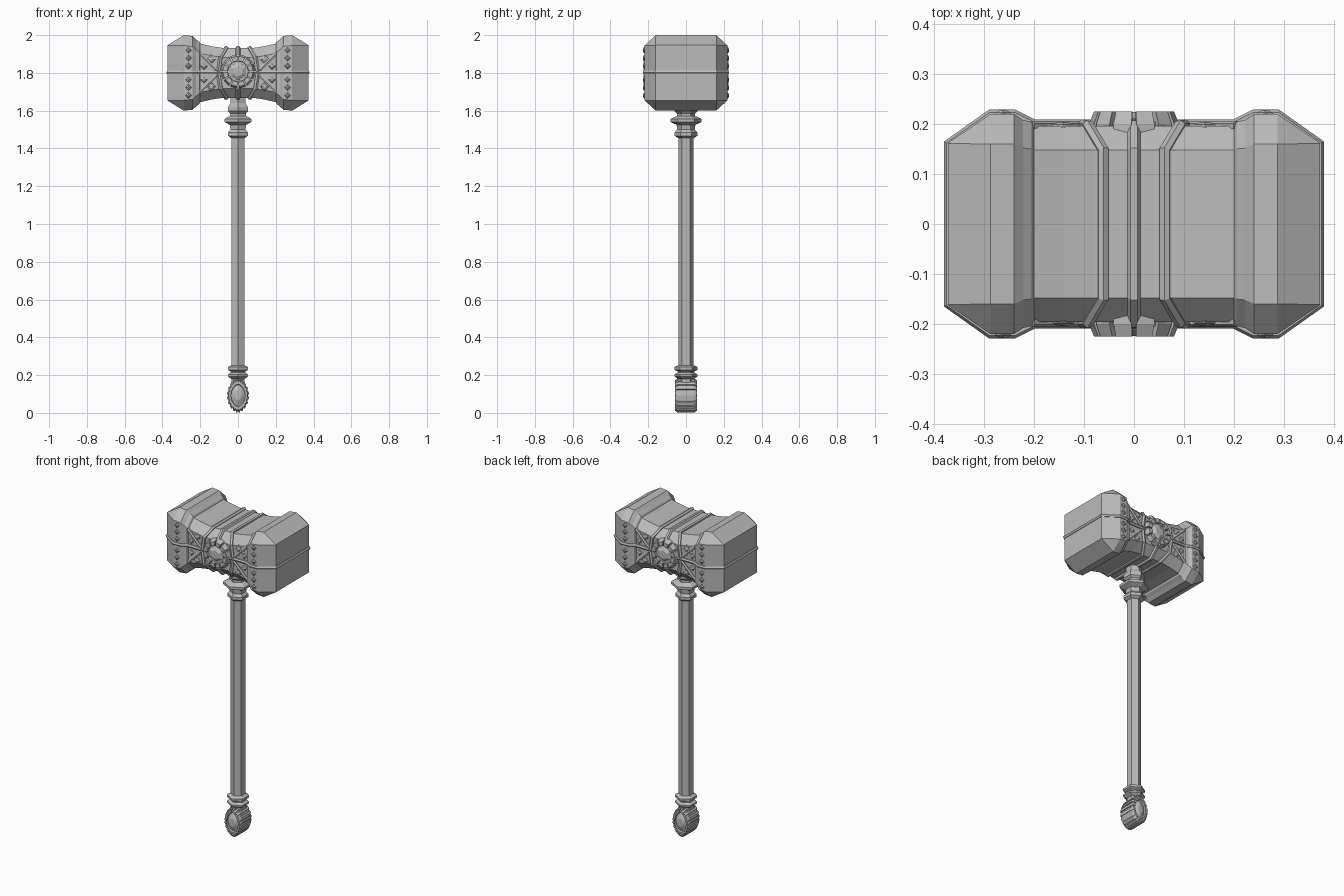
import bpy, bmesh
from math import sin, cos, pi, radians
from mathutils import Matrix, Vector

cube = bpy.data.objects.get("Cube")
if cube:
    bpy.data.objects.remove(cube, do_unlink=True)

steel = bpy.data.materials.new("grey_steel")
GREY = (0.5, 0.5, 0.5, 1)
steel.use_nodes = True
steel.diffuse_color = GREY
steel.node_tree.nodes["Principled BSDF"].inputs["Base Color"].default_value = GREY
HEAD_Z = 1.8


def finish(name, bm):
    bmesh.ops.recalc_face_normals(bm, faces=bm.faces)
    mesh = bpy.data.meshes.new(name)
    bm.to_mesh(mesh)
    bm.free()
    mesh.materials.append(steel)
    obj = bpy.data.objects.new(name, mesh)
    bpy.context.collection.objects.link(obj)
    return obj


def loft(bm, rings):
    """Skin a list of equal-length point rings and cap both ends."""
    rows = [[bm.verts.new(p) for p in ring] for ring in rings]
    n = len(rows[0])
    for a, b in zip(rows, rows[1:]):
        for i in range(n):
            bm.faces.new((a[i], a[(i + 1) % n], b[(i + 1) % n], b[i]))
    bm.faces.new(rows[0])
    bm.faces.new(rows[-1])


def lathe(bm, profile, sides, matrix=Matrix(), phase=0.0):
    """Turn (radius, height) pairs into a faceted solid."""
    loft(bm, [[matrix @ Vector((r * cos(phase + 2 * pi * i / sides),
                                r * sin(phase + 2 * pi * i / sides), h))
               for i in range(sides)] for r, h in profile])


def octagon(x, y, z, cut_y, cut_z):
    """Chamfered rectangle across the head at station x."""
    quarter = [(y, z - cut_z), (y - cut_y, z)]
    ring = quarter + [(-a, b) for a, b in reversed(quarter)]
    ring += [(-a, -b) for a, b in ring]
    return [(x, a, HEAD_Z + b) for a, b in ring]


def band(name, points, thickness, closed=True):
    """Faceted strip swept along a path."""
    curve = bpy.data.curves.new(name + "_path", 'CURVE')
    curve.dimensions = '3D'
    curve.bevel_depth = thickness
    curve.bevel_resolution = 1
    curve.use_fill_caps = True
    spline = curve.splines.new('POLY')
    spline.points.add(len(points) - 1)
    for p, co in zip(spline.points, points):
        p.co = (*co, 1)
    spline.use_cyclic_u = closed
    helper = bpy.data.objects.new(name + "_path", curve)
    bpy.context.collection.objects.link(helper)
    bm = bmesh.new()
    graph = bpy.context.evaluated_depsgraph_get()
    bm.from_mesh(helper.evaluated_get(graph).to_mesh())
    bpy.data.objects.remove(helper, do_unlink=True)
    for f in bm.faces:
        f.smooth = False
    return finish(name, bm)


# Head: flared hammer faces and concave waist
half = [(0.372, 0.162, 0.147, 0.001, 0.001), (0.287, 0.22, 0.2, 0.06, 0.055),
        (0.24, 0.22, 0.195, 0.06, 0.055), (0.222, 0.208, 0.178, 0.056, 0.055),
        (0.205, 0.204, 0.165, 0.054, 0.055), (0.2, 0.196, 0.155, 0.048, 0.052),
        (0.14, 0.196, 0.141, 0.048, 0.05), (0.08, 0.196, 0.132, 0.048, 0.05)]
bm = bmesh.new()
loft(bm, [octagon(*s) for s in half] +
     [octagon(-s[0], *s[1:]) for s in reversed(half)])
finish("hammer_head", bm)

# Horizontal belt around the whole head
corner = [(0.37, 0.16), (0.287, 0.218), (0.24, 0.218), (0.2, 0.198)]
side = corner + [(-x, y) for x, y in reversed(corner)]
loop = side + [(-x, -y) for x, y in side]
band("head_belt", [(x, y, HEAD_Z + 0.003) for x, y in loop], 0.011)

# Central rib and the two ribs bowing around the medallions
quarter = [(0.197, 0.0), (0.197, 0.083), (0.148, 0.132)]
rib = quarter + [(-y, z) for y, z in reversed(quarter)]
rib += [(-y, -z) for y, z in rib[1:-1]]
band("centre_rib", [(0, y, HEAD_Z + z) for y, z in rib], 0.013)
for s, label in ((1, "left"), (-1, "right")):
    path = []
    for y, z in rib:
        bow = 0.104 if abs(z) < 0.01 else 0.092 if abs(z) < 0.1 else 0.062
        path.append((s * bow, y, HEAD_Z + z))
    band(label + "_bowed_rib", path, 0.012)

# Slanted straps on front and back
for f, face in ((-1, "front"), (1, "back")):
    for s, label in ((1, "left"), (-1, "right")):
        for u, level in ((1, "upper"), (-1, "lower")):
            band(f"{face}_{label}_{level}_strap",
                 [(s * 0.205, f * 0.196, HEAD_Z + u * 0.105),
                  (s * 0.1, f * 0.196, HEAD_Z)], 0.01, False)

# Diamond studs
bm = bmesh.new()
for f in (-1, 1):
    turn = Matrix.Rotation(-f * pi / 2, 4, 'X')
    for s in (-1, 1):
        spots = [(0.262, 0.217, z, 0.018) for z in (-0.12, -0.078, -0.036, 0.036, 0.078, 0.12)]
        spots += [(0.142, 0.193, z, 0.026) for z in (-0.072, 0.072)]
        spots += [(0.18, 0.193, z, 0.02) for z in (-0.036, 0.036)]
        for x, y, z, r in spots:
            place = Matrix.Translation((s * x, f * y, HEAD_Z + z)) @ turn
            lathe(bm, [(r, 0), (r * 0.85, 0.006), (r * 0.3, 0.011)], 4, place)
finish("diamond_studs", bm)

# Medallions: base disc, ring of blocks and hexagonal gem
for f, face in ((-1, "front"), (1, "back")):
    place = Matrix.Translation((0, f * 0.18, HEAD_Z + 0.008)) @ Matrix.Rotation(-f * pi / 2, 4, 'X')
    bm = bmesh.new()
    lathe(bm, [(0.08, 0), (0.08, 0.024), (0.055, 0.03)], 16, place)
    finish(face + "_medallion_base", bm)
    bm = bmesh.new()
    count = 12
    for i in range(count):
        rings = []
        for inner, outer, h in ((0.052, 0.09, 0), (0.052, 0.09, 0.02), (0.056, 0.08, 0.045)):
            a, w = 2 * pi * (i + 0.5) / count, radians(12)
            rings.append([place @ Vector((r * cos(a + d), r * sin(a + d), h))
                          for r, d in ((inner, -w), (outer, -w), (outer, w), (inner, w))])
        loft(bm, rings)
    finish(face + "_medallion_ring", bm)
    bm = bmesh.new()
    lathe(bm, [(0.05, 0.015), (0.048, 0.032), (0.028, 0.044)], 6, place, pi / 6)
    finish(face + "_medallion_gem", bm)

# Handle and its turned collars, all six-sided
parts = {
    "handle": [(0.041, 0.16), (0.041, 1.7)],
    "lower_collar": [(0.042, 0.18), (0.062, 0.193), (0.062, 0.203), (0.045, 0.213),
                     (0.045, 0.22), (0.062, 0.228), (0.062, 0.242), (0.042, 0.252)],
    "upper_collar": [(0.042, 1.455), (0.06, 1.467), (0.06, 1.485), (0.046, 1.5),
                     (0.05, 1.525), (0.083, 1.54), (0.083, 1.556), (0.048, 1.572),
                     (0.048, 1.585), (0.06, 1.597), (0.06, 1.62), (0.045, 1.64), (0.045, 1.68)],
}
for name, profile in parts.items():
    bm = bmesh.new()
    lathe(bm, profile, 6, Matrix(), pi / 6)
    finish(name, bm)

# Pommel: almond body with a recessed jewel on both faces
COUNT = 20
almond = []
for i in range(COUNT):
    t = 2 * pi * i / COUNT
    s = sin(t)
    almond.append(Vector(((0.055 if s > 0 else -0.055) * abs(s) ** 1.2, 0, 0.086 * cos(t))))


def almond_ring(y, scale):
    return [Vector((p.x * scale, y, 0.092 + p.z * scale)) for p in almond]


steps = [(0.058, 0.3), (0.046, 0.62), (0.046, 0.66), (0.056, 0.7), (0.056, 0.88), (0.04, 0.97)]
bm = bmesh.new()
loft(bm, [almond_ring(-y, k) for y, k in steps] +
     [almond_ring(y, k) for y, k in reversed(steps)])
finish("pommel", bm)

# Raised ridges around the pommel rim
bm = bmesh.new()
for i, p in enumerate(almond):
    q = almond[(i + 1) % COUNT]
    inner, outer = 0.75, 1.07
    a, b = p.lerp(q, 0.2), p.lerp(q, 0.8)
    rings = []
    for y, k in ((-0.058, 0.94), (-0.045, outer), (0.045, outer), (0.058, 0.94)):
        rings.append([Vector((v.x * m, y, 0.092 + v.z * m))
                      for v, m in ((a, inner), (a, k), (b, k), (b, inner))])
    loft(bm, rings)
finish("pommel_ridges", bm)
